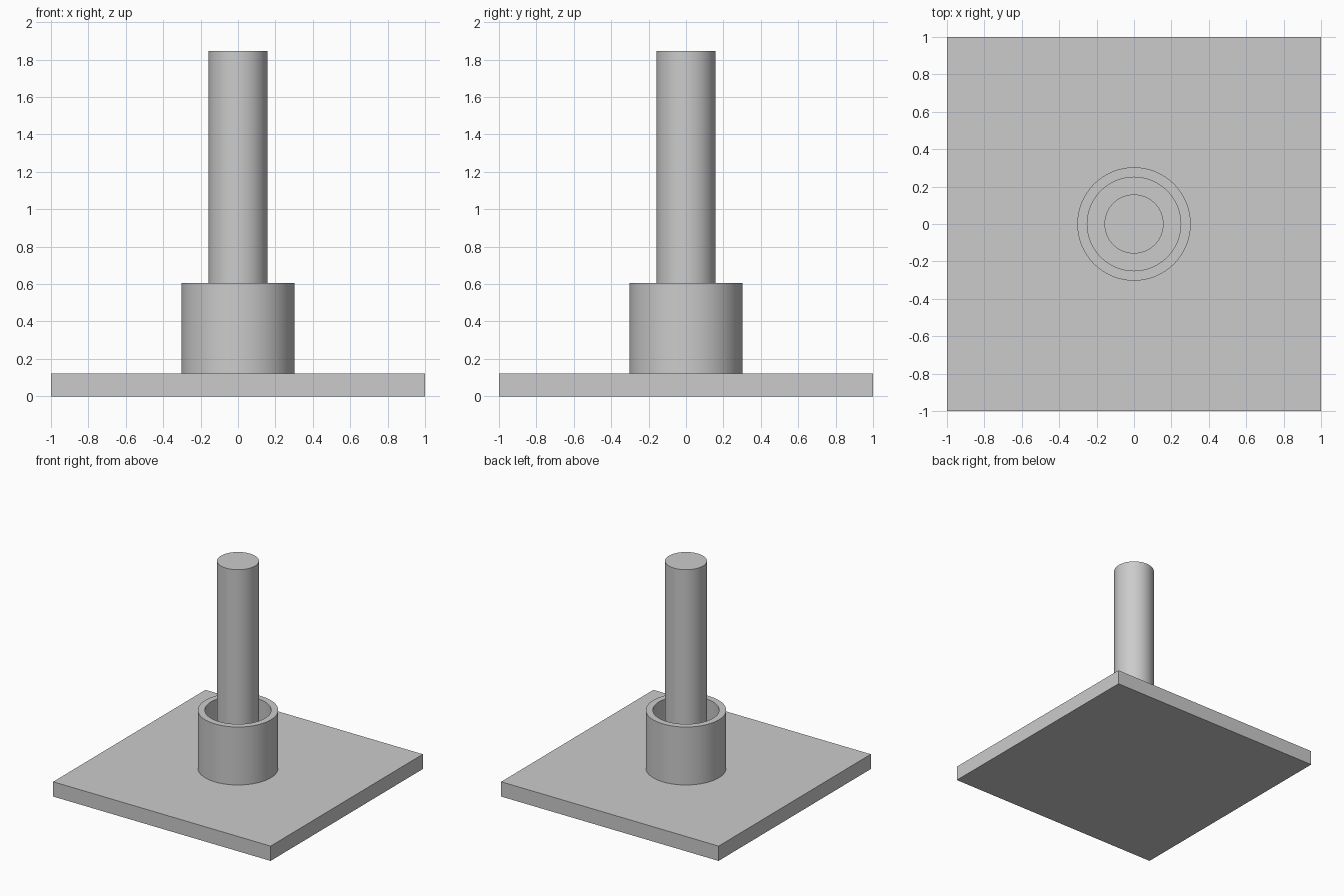
import bpy
import math

cube = bpy.data.objects.get("Cube")
if cube:
    bpy.data.objects.remove(cube, do_unlink=True)

grey = bpy.data.materials.new("plain grey")
grey.use_nodes = True
colour = (0.6, 0.6, 0.6, 1)
grey.diffuse_color = colour
grey.node_tree.nodes["Principled BSDF"].inputs["Base Color"].default_value = colour

PLATE_TOP, COLLAR_TOP, POST_TOP = 0.123, 0.605, 1.845
SIDES = 96


def finish(obj, name):
    obj.name = name
    obj.data.materials.append(grey)
    return obj


def smooth(obj):
    bpy.ops.object.select_all(action="DESELECT")
    obj.select_set(True)
    bpy.context.view_layer.objects.active = obj
    bpy.ops.object.shade_smooth_by_angle(angle=math.radians(30))


def ring(name, inner, outer, bottom, top):
    """Tube made by sweeping a rectangular profile round the z axis."""
    profile = [(inner, bottom), (outer, bottom), (outer, top), (inner, top)]
    verts, faces = [], []
    for i in range(SIDES):
        a = math.tau * i / SIDES
        verts += [(r * math.cos(a), r * math.sin(a), z) for r, z in profile]
        j = (i + 1) % SIDES
        for k in range(4):
            n = (k + 1) % 4
            faces.append((i * 4 + k, j * 4 + k, j * 4 + n, i * 4 + n))
    mesh = bpy.data.meshes.new(name)
    mesh.from_pydata(verts, [], faces)
    obj = bpy.data.objects.new(name, mesh)
    bpy.context.collection.objects.link(obj)
    return finish(obj, name)


# Square base plate
bpy.ops.mesh.primitive_cube_add(size=1, location=(0, 0, PLATE_TOP / 2))
plate = finish(bpy.context.object, "base_plate")
plate.scale = (2, 2, PLATE_TOP)

# Hollow collar standing on the plate
smooth(ring("collar", 0.25, 0.303, PLATE_TOP, COLLAR_TOP))

# Solid post in the middle of the collar
bpy.ops.mesh.primitive_cylinder_add(
    vertices=SIDES, radius=0.158, depth=POST_TOP - PLATE_TOP,
    location=(0, 0, (POST_TOP + PLATE_TOP) / 2))
smooth(finish(bpy.context.object, "centre_post"))
